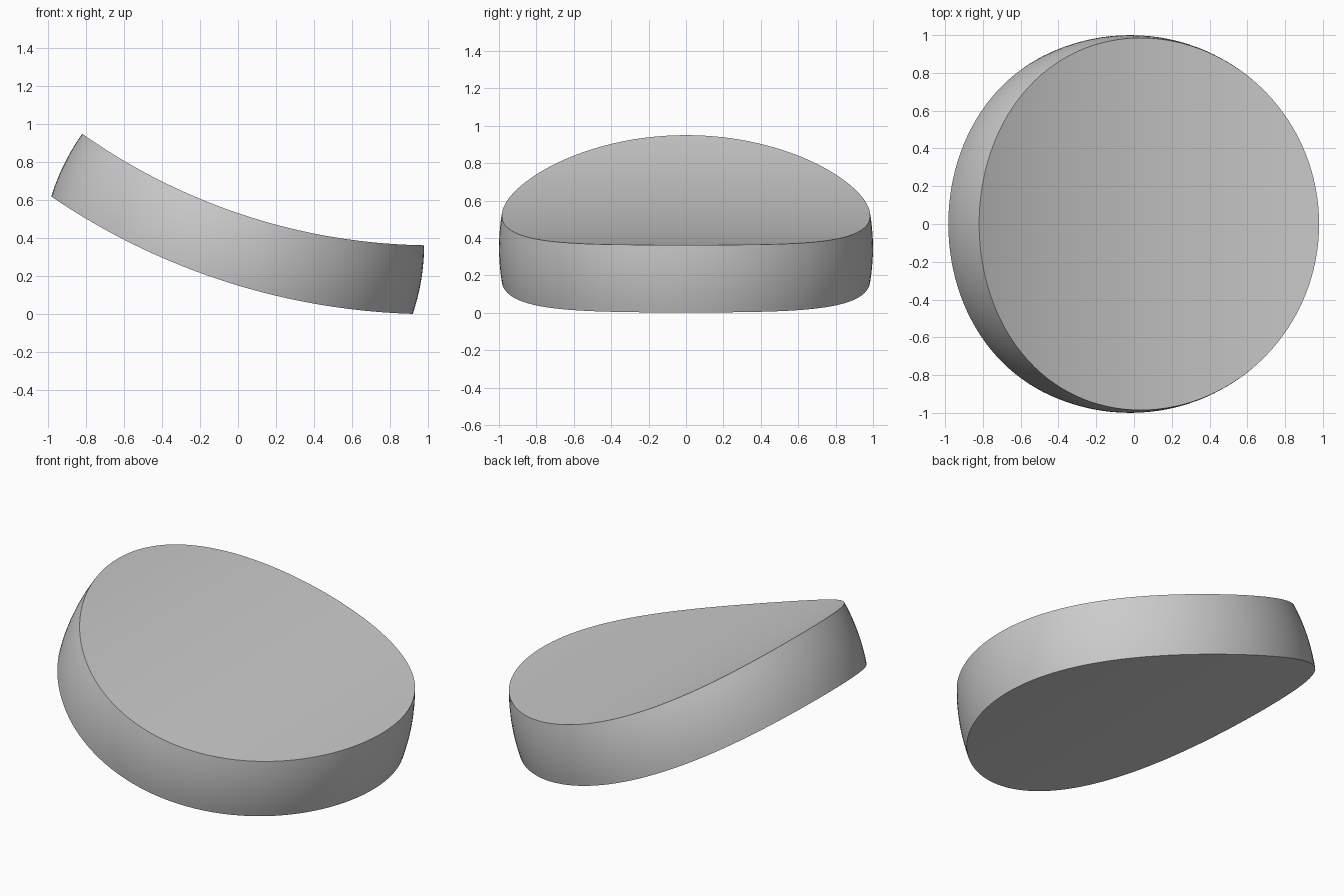
import bpy, bmesh, math
from mathutils import Vector

cube = bpy.data.objects.get("Cube")
if cube:
    bpy.data.objects.remove(cube)

SEGMENTS = 128
LEVELS = 10
HALF_DEPTH = 0.985
BULGE = 0.015


def arc(start, end, radius):
    """Return a function from u in -1..1 to a point on a sagging arc."""
    a, b = Vector(start), Vector(end)
    chord = b - a
    half = math.asin(chord.length / 2 / radius)
    up = Vector((-chord.y, chord.x)).normalized()
    along = chord.normalized()
    centre = (a + b) / 2 + up * radius * math.cos(half)
    return lambda u: centre + radius * (along * math.sin(half * u) - up * math.cos(half * u))


# Bent profiles of the lower and upper faces, in x and z
lower = arc((-0.983, 0.62), (0.92, 0.002), 3.57)
upper = arc((-0.82, 0.95), (0.98, 0.363), 3.2)

# Rim: stacked rings with a slight barrel bulge
bm = bmesh.new()
rings = []
for i in range(LEVELS + 1):
    v = i / LEVELS
    swell = 1 + BULGE * 4 * v * (1 - v)
    ring = []
    for k in range(SEGMENTS):
        t = math.tau * k / SEGMENTS
        p = lower(swell * math.cos(t)).lerp(upper(swell * math.cos(t)), v)
        ring.append(bm.verts.new((p.x, HALF_DEPTH * swell * math.sin(t), p.y)))
    rings.append(ring)
for a, b in zip(rings, rings[1:]):
    for k in range(SEGMENTS):
        n = (k + 1) % SEGMENTS
        bm.faces.new((a[k], a[n], b[n], b[k]))

# Upper and lower faces: strips running across the disc
for ring in (rings[0], rings[-1]):
    for k in range(SEGMENTS // 2):
        corners = [ring[k], ring[k + 1], ring[-k - 1], ring[-k]]
        bm.faces.new(list(dict.fromkeys(corners)))
bmesh.ops.recalc_face_normals(bm, faces=bm.faces)

mesh = bpy.data.meshes.new("curved_disc")
bm.to_mesh(mesh)
bm.free()
disc = bpy.data.objects.new("curved_disc", mesh)
bpy.context.collection.objects.link(disc)

# Plain grey material
grey = bpy.data.materials.new("plain_grey")
grey.use_nodes = True
colour = (0.6, 0.6, 0.6, 1)
grey.diffuse_color = colour
grey.node_tree.nodes["Principled BSDF"].inputs["Base Color"].default_value = colour
mesh.materials.append(grey)

# Smooth surfaces with crisp rims
bpy.ops.object.select_all(action="DESELECT")
disc.select_set(True)
bpy.context.view_layer.objects.active = disc
bpy.ops.object.shade_smooth_by_angle(angle=math.radians(35))
